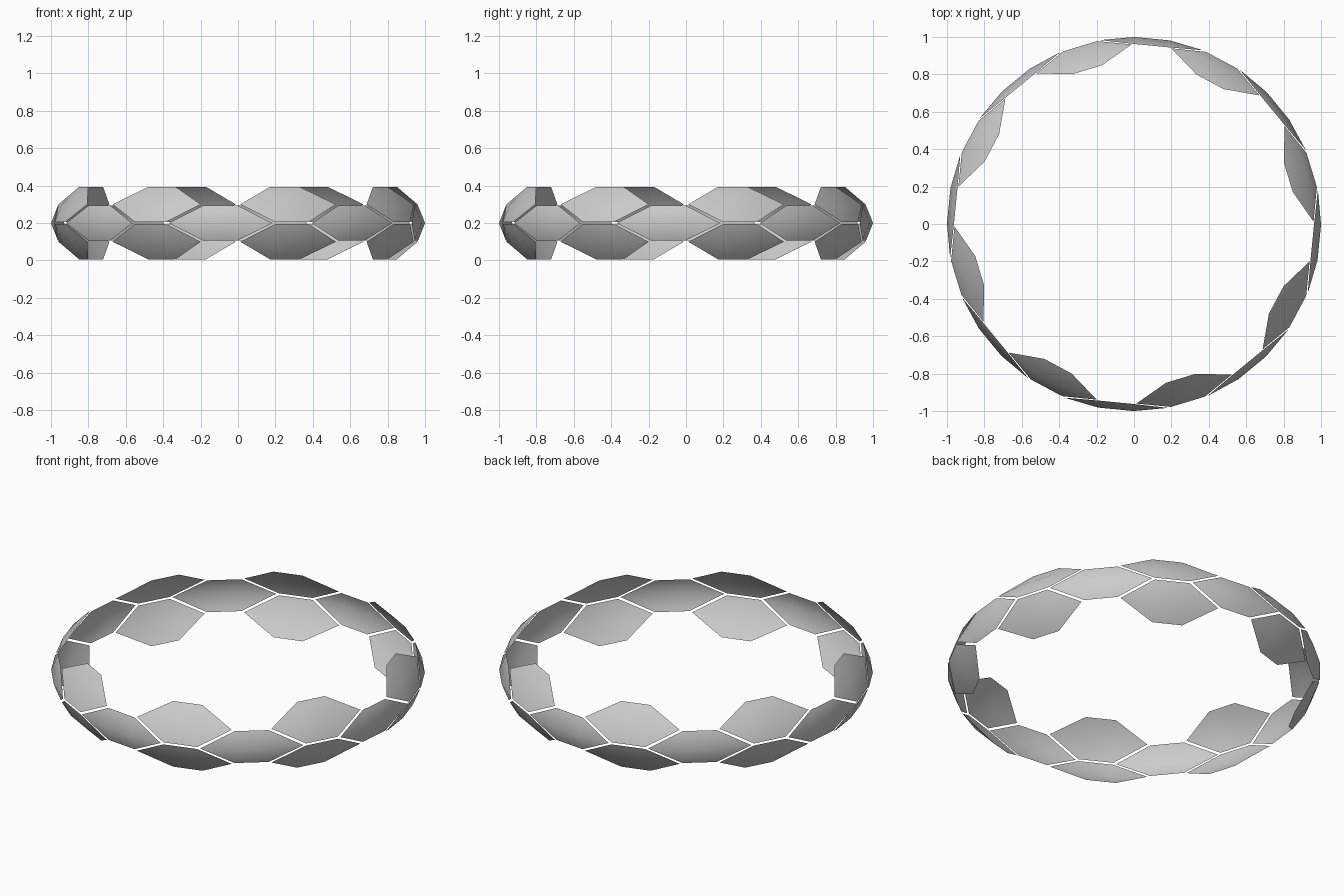
import bpy
import bmesh
from math import sin, cos, pi
from mathutils import Vector

cube = bpy.data.objects.get("Cube")
if cube:
    bpy.data.objects.remove(cube, do_unlink=True)

# One plain grey for every panel
GREY = (0.6, 0.6, 0.6, 1.0)
mat = bpy.data.materials.new("plain_grey")
mat.use_nodes = True
mat.diffuse_color = GREY
mat.node_tree.nodes["Principled BSDF"].inputs["Base Color"].default_value = GREY

STEP = pi / 16          # the ring has 32 columns
GAP = 0.006             # each panel is pulled back this far from its border
RADIUS = [0.86, 0.96, 1.0, 0.96, 0.86]   # ring radius at five even levels
LEVEL = 0.1


def ring_point(column, row):
    """Point on the banded ring; column and row may be fractional."""
    low = min(int(row), len(RADIUS) - 2)
    r = RADIUS[low] + (RADIUS[low + 1] - RADIUS[low]) * (row - low)
    a = column * STEP
    return Vector((r * sin(a), -r * cos(a), row * LEVEL))


def hex_panel(name, column, row):
    """Curved hexagon, three columns wide and two rows tall, centred on row."""
    dv = GAP / LEVEL            # border inset in rows
    du = 2.2 * dv / 2           # side tip inset in columns
    dc = 0.25 * dv              # corner inset in columns
    c0, c1, c2, c3 = column + du, column + 1 + dc, column + 2 - dc, column + 3 - du
    top, bottom = row + 1 - dv, row - 1 + dv
    bm = bmesh.new()
    left, ml, mr, right = [bm.verts.new(ring_point(c, row)) for c in (c0, c1, c2, c3)]
    tl, tr = [bm.verts.new(ring_point(c, top)) for c in (c1, c2)]
    bl, br = [bm.verts.new(ring_point(c, bottom)) for c in (c1, c2)]
    for face in ((ml, mr, tr, tl), (bl, br, mr, ml), (left, ml, tl),
                 (left, bl, ml), (mr, right, tr), (mr, br, right)):
        bm.faces.new(face).smooth = True
    mesh = bpy.data.meshes.new(name)
    bm.to_mesh(mesh)
    bm.free()
    mesh.materials.append(mat)
    obj = bpy.data.objects.new(name, mesh)
    bpy.context.collection.objects.link(obj)


# Eight middle panels interlocked with eight upper and eight lower ones
for i in range(8):
    hex_panel(f"middle_panel_{i + 1}", 4 * i - 2, 2)
    hex_panel(f"upper_panel_{i + 1}", 4 * i, 3)
    hex_panel(f"lower_panel_{i + 1}", 4 * i, 1)
